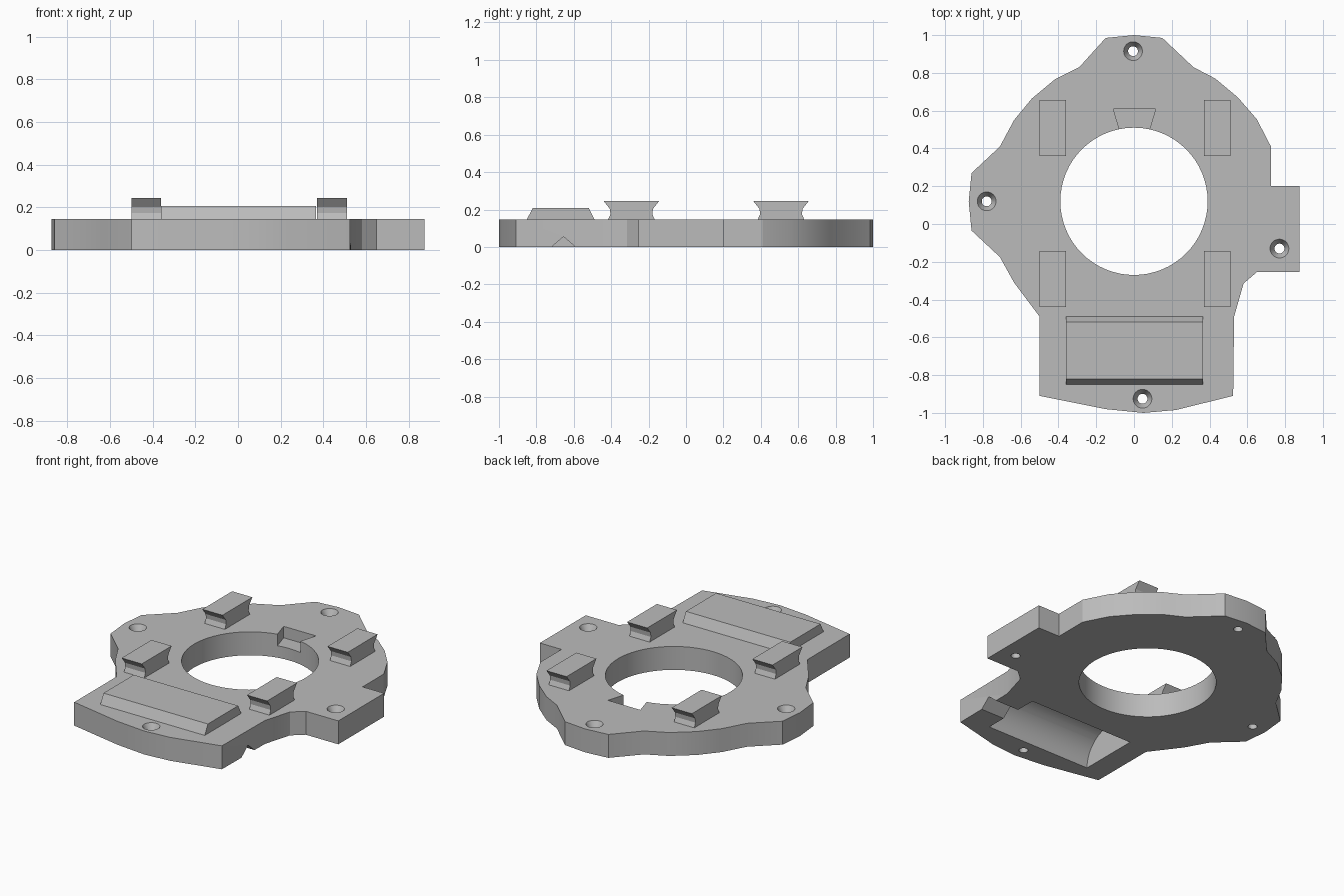
import bpy
import bmesh
from math import cos, sin, pi, radians
from mathutils import Vector

cube = bpy.data.objects.get("Cube")
if cube:
    bpy.data.objects.remove(cube, do_unlink=True)

THICK = 0.147

grey = bpy.data.materials.new("plain_grey")
grey.use_nodes = True
colour = (0.5, 0.5, 0.5, 1)
grey.diffuse_color = colour
grey.node_tree.nodes["Principled BSDF"].inputs["Base Color"].default_value = colour


def prism(name, profile, axis, low, high):
    """Extrude a 2D profile along z (profile is x, y) or along x (profile is y, z)."""
    bm = bmesh.new()
    if axis == "z":
        points, step = [(a, b, low) for a, b in profile], Vector((0, 0, high - low))
    else:
        points, step = [(low, a, b) for a, b in profile], Vector((high - low, 0, 0))
    face = bm.faces.new([bm.verts.new(p) for p in points])
    top = bmesh.ops.extrude_face_region(bm, geom=[face])["geom"]
    bmesh.ops.translate(bm, vec=step, verts=[v for v in top if isinstance(v, bmesh.types.BMVert)])
    return finish(name, bm)


def cone(name, x, y, r_low, r_high, low, high, sides=32):
    bm = bmesh.new()
    bmesh.ops.create_cone(bm, cap_ends=True, segments=sides, radius1=r_low,
                          radius2=r_high, depth=high - low)
    bmesh.ops.translate(bm, vec=(x, y, (low + high) / 2), verts=bm.verts)
    return finish(name, bm)


def finish(name, bm):
    bmesh.ops.recalc_face_normals(bm, faces=bm.faces)
    mesh = bpy.data.meshes.new(name)
    bm.to_mesh(mesh)
    bm.free()
    mesh.materials.append(grey)
    obj = bpy.data.objects.new(name, mesh)
    bpy.context.collection.objects.link(obj)
    return obj


def select(obj):
    bpy.ops.object.select_all(action="DESELECT")
    obj.select_set(True)
    bpy.context.view_layer.objects.active = obj


def combine(target, tool, operation):
    tool.hide_render = True
    mod = target.modifiers.new("combine", "BOOLEAN")
    mod.operation, mod.solver, mod.object = operation, "EXACT", tool
    select(target)
    bpy.ops.object.modifier_apply(modifier=mod.name)
    bpy.data.objects.remove(tool, do_unlink=True)


# Base plate outline, clockwise from the top
outline = [
    (-0.15, 0.985), (0, 1), (0.15, 0.985), (0.315, 0.83), (0.43, 0.77), (0.55, 0.67),
    (0.65, 0.555), (0.725, 0.41), (0.725, 0.2), (0.875, 0.2), (0.875, -0.255),
    (0.65, -0.255), (0.58, -0.315), (0.53, -0.49), (0.525, -0.91), (0.22, -0.985),
    (0.05, -1), (-0.15, -0.98), (-0.5, -0.91), (-0.5, -0.49), (-0.635, -0.31),
    (-0.71, -0.175), (-0.86, -0.035), (-0.875, 0.12), (-0.86, 0.27), (-0.71, 0.41),
    (-0.635, 0.55), (-0.54, 0.665), (-0.42, 0.765), (-0.29, 0.83),
]
plate = prism("base_plate", outline, "z", 0, THICK)

# Raised cover over the pocket
cover = [(-0.875, 0.1), (-0.82, 0.207), (-0.52, 0.207), (-0.465, 0.1)]
combine(plate, prism("pocket_cover", cover, "x", -0.36, 0.365), "UNION")

# Central opening and its dovetail notch
combine(plate, cone("opening_cutter", 0, 0.12, 0.39, 0.39, -0.1, 0.4, 64), "DIFFERENCE")
notch = [(-0.11, 0.61), (0.115, 0.61), (0.07, 0.46), (-0.065, 0.46)]
combine(plate, prism("notch_cutter", notch, "z", 0.075, 0.4), "DIFFERENCE")

# Countersunk screw holes
for x, y in [(-0.005, 0.915), (-0.78, 0.12), (0.77, -0.13), (0.045, -0.925)]:
    combine(plate, cone("screw_cutter", x, y, 0.026, 0.026, -0.1, 0.4), "DIFFERENCE")
    combine(plate, cone("sink_cutter", x, y, 0.022, 0.054, 0.095, 0.155), "DIFFERENCE")

# Rounded pocket underneath, with a triangular channel out to the side
arch = [(-0.655 + 0.19 * cos(pi * i / 32), 0.19 * sin(pi * i / 32)) for i in range(33)]
arch += [(-0.845, -0.1), (-0.465, -0.1)]
combine(plate, prism("pocket_cutter", arch, "x", -0.36, 0.365), "DIFFERENCE")
channel = [(-0.735, -0.014), (-0.655, 0.055), (-0.575, -0.014)]
combine(plate, prism("channel_cutter", channel, "x", 0.3, 0.7), "DIFFERENCE")

select(plate)
bpy.ops.object.shade_smooth_by_angle(angle=radians(25))

# Four flared clips
half = [(0.125, THICK - 0.002), (0.112, 0.175), (0.115, 0.203), (0.148, 0.245)]
flare = half + [(-y, z) for y, z in reversed(half)]
for side, x in (("right", -0.5), ("left", 0.37)):
    for end, y in (("front", -0.292), ("rear", 0.508)):
        prism(f"{end}_{side}_clip", [(y + a, z) for a, z in flare], "x", x, x + 0.14)
